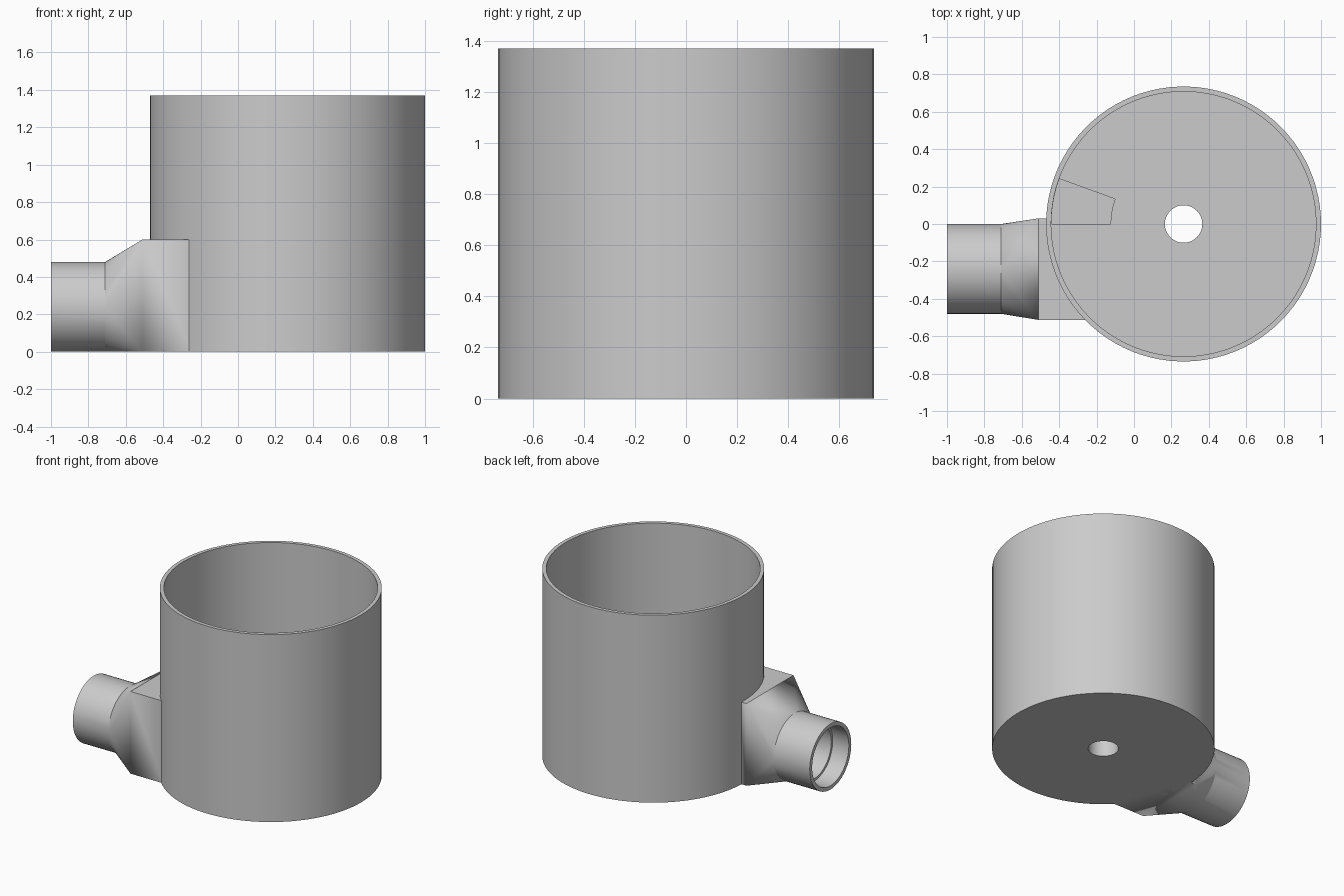
import bpy, bmesh
from math import cos, sin, radians, pi

cube = bpy.data.objects.get("Cube")
if cube:
    bpy.data.objects.remove(cube, do_unlink=True)

CX, R, WALL, H = 0.265, 0.735, 0.027, 1.37   # vessel
DECK = 0.6                                   # top of the chamber and inlet

grey = bpy.data.materials.new("plain grey")
grey.use_nodes = True
colour = (0.6, 0.6, 0.6, 1)
grey.diffuse_color = colour
grey.node_tree.nodes["Principled BSDF"].inputs["Base Color"].default_value = colour


def finish(name, bm):
    bmesh.ops.remove_doubles(bm, verts=bm.verts, dist=1e-5)
    bmesh.ops.recalc_face_normals(bm, faces=bm.faces)
    mesh = bpy.data.meshes.new(name)
    bm.to_mesh(mesh)
    bm.free()
    mesh.materials.append(grey)
    obj = bpy.data.objects.new(name, mesh)
    bpy.context.collection.objects.link(obj)
    return obj


def activate(obj):
    bpy.ops.object.select_all(action='DESELECT')
    obj.select_set(True)
    bpy.context.view_layer.objects.active = obj


def smooth(obj):
    activate(obj)
    bpy.ops.object.shade_smooth_by_angle(angle=radians(25))


def bridge(bm, loops):
    """Join consecutive vertex loops with quads (triangles where points meet)."""
    for a, b in zip(loops, loops[1:]):
        n = len(a)
        for i in range(n):
            j = (i + 1) % n
            ring = []
            for v in (a[i], a[j], b[j], b[i]):
                if all((v.co - w.co).length > 1e-6 for w in ring):
                    ring.append(v)
            if len(ring) > 2:
                bm.faces.new(ring)


def sweep(name, profile, start=0, end=360, step=4):
    """Revolve a closed (radius, height) profile about the vessel axis."""
    bm = bmesh.new()
    loops = []
    for deg in range(start, end + 1, step):
        a = radians(deg)
        loops.append([bm.verts.new((CX + r * cos(a), r * sin(a), z)) for r, z in profile])
    bridge(bm, loops)
    if end - start < 360:
        bm.faces.new(loops[0])
        bm.faces.new(loops[-1])
    return finish(name, bm)


def rect(r0, r1, z0, z1):
    return [(r0, z0), (r1, z0), (r1, z1), (r0, z1)]


def cut(obj, cutter):
    cutter.hide_render = True
    activate(obj)
    mod = obj.modifiers.new("cut", 'BOOLEAN')
    mod.operation = 'DIFFERENCE'
    mod.solver = 'EXACT'
    mod.object = cutter
    bpy.ops.object.modifier_apply(modifier=mod.name)
    bpy.data.objects.remove(cutter, do_unlink=True)


# Vessel: open cup above a thick base with a central drain hole
HUB, BORE = 0.39, R - WALL
vessel = sweep("vessel", [(0.1, 0), (R, 0), (R, H), (BORE, H), (BORE, DECK), (0.1, DECK)])

# Ring channel in the base, its slot up into the cup, and the inlet opening
cut(vessel, sweep("channel_cutter", rect(HUB, BORE - 0.001, WALL, DECK - WALL), 184, 540))
cut(vessel, sweep("slot_cutter", rect(HUB, BORE - 0.001, DECK - 0.1, DECK + 0.1), 160, 180))
bm = bmesh.new()
bmesh.ops.create_cube(bm, size=1)
for v in bm.verts:
    v.co.x = -0.6 if v.co.x < 0 else -0.2
    v.co.y = -0.483 if v.co.y < 0 else -0.03
    v.co.z = WALL if v.co.z < 0 else DECK - WALL
cut(vessel, finish("inlet_cutter", bm))
smooth(vessel)

# Inlet: round spout blending into a square duct that meets the vessel
ARC = 12


def section(bm, radius=None, x=0, inset=0, slant=False):
    loop = []
    for q in range(4):
        for k in range(ARC + 1):
            a = (q + k / ARC) * pi / 2
            if radius:
                y, z = -0.24 + radius * cos(a), 0.24 + radius * sin(a)
            else:
                y = 0.03 - inset if q in (0, 3) else -0.513 + inset
                z = DECK - inset if q in (0, 1) else inset
            px = (-0.45 if q in (0, 3) else -0.25) if slant else x
            loop.append(bm.verts.new((px, y, z)))
    return loop


bm = bmesh.new()
loops = [
    section(bm, 0.24, -1), section(bm, 0.24, -0.71),
    section(bm, x=-0.51), section(bm, slant=True),
    section(bm, inset=WALL, slant=True), section(bm, x=-0.51, inset=WALL),
    section(bm, 0.195, -0.71), section(bm, 0.195, -0.87),
    section(bm, 0.212, -0.87), section(bm, 0.212, -1),
]
bridge(bm, loops + loops[:1])
smooth(finish("inlet_spout", bm))
